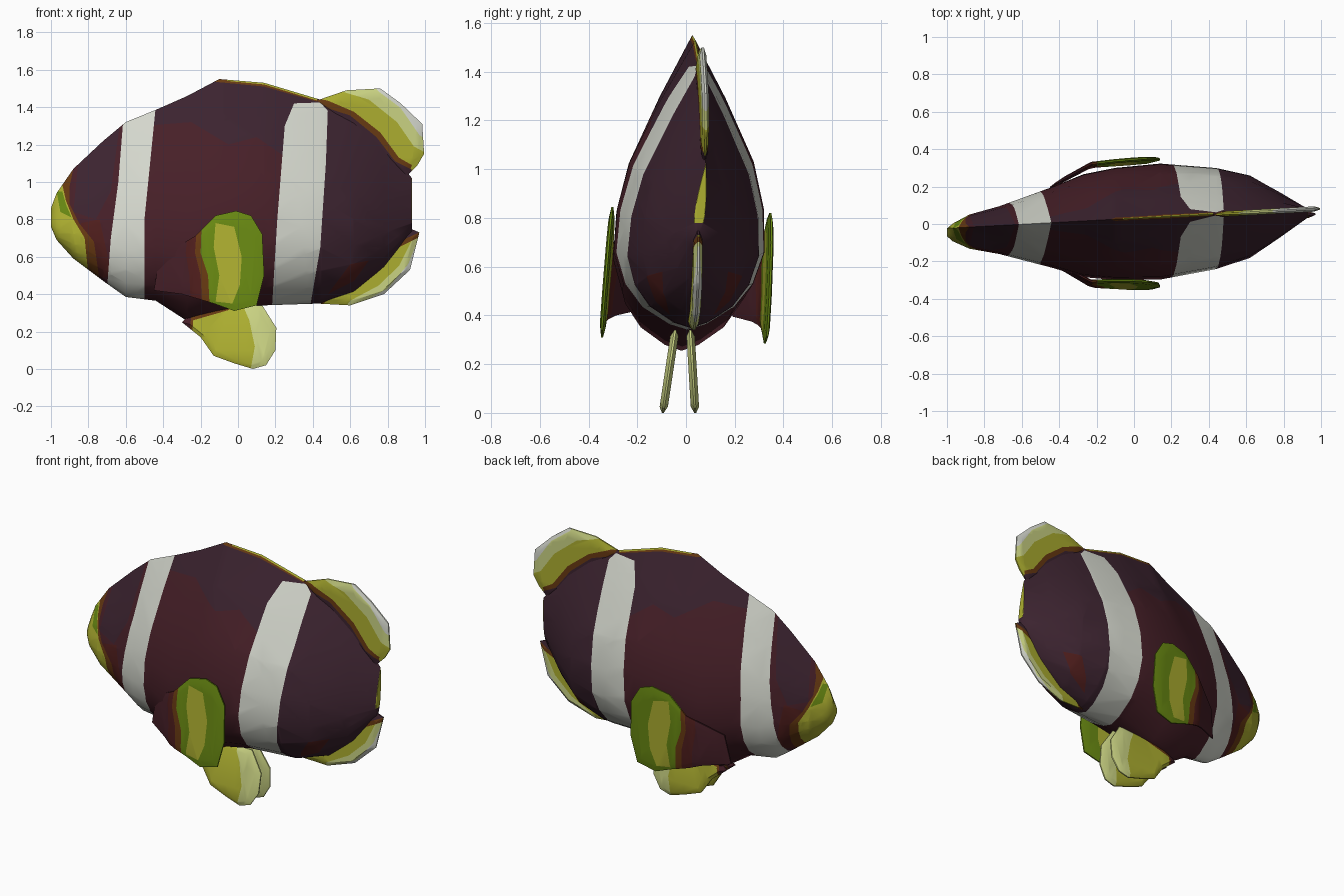
import bpy, bmesh
from mathutils import Vector

if "Cube" in bpy.data.objects:
    bpy.data.objects.remove(bpy.data.objects["Cube"])

# Flat colours
COLOURS = {
    "maroon": (0.062, 0.014, 0.021), "plum": (0.045, 0.017, 0.029),
    "white": (0.66, 0.68, 0.61), "yellow": (0.42, 0.43, 0.03),
    "cream": (0.60, 0.66, 0.23), "green": (0.14, 0.25, 0.006),
    "brown": (0.14, 0.042, 0.006), "red_brown": (0.08, 0.013, 0.012),
}
NAMES = list(COLOURS)
MATS = []
for n, c in COLOURS.items():
    m = bpy.data.materials.new(n)
    m.diffuse_color = (*c, 1)
    m.use_nodes = True
    m.node_tree.nodes["Principled BSDF"].inputs["Base Color"].default_value = m.diffuse_color
    MATS.append(m)


def inside(x, z, poly):
    hit = False
    for (x1, z1), (x2, z2) in zip(poly, poly[1:] + poly[:1]):
        if (z1 > z) != (z2 > z) and x < (x2 - x1) * (z - z1) / (z2 - z1) + x1:
            hit = not hit
    return hit


def paint(bm, colour, poly):
    """Cut the mesh along an x-z polygon and colour the faces inside it."""
    x0, x1 = min(p[0] for p in poly), max(p[0] for p in poly)
    z0, z1 = min(p[1] for p in poly), max(p[1] for p in poly)
    for a, b in zip(poly, poly[1:] + poly[:1]):
        near = []
        for f in bm.faces:
            xs = [v.co.x for v in f.verts]
            zs = [v.co.z for v in f.verts]
            if max(xs) > x0 and min(xs) < x1 and max(zs) > z0 and min(zs) < z1:
                near.append(f)
        edges = {e for f in near for e in f.edges}
        verts = {v for f in near for v in f.verts}
        bmesh.ops.bisect_plane(bm, geom=list(verts) + list(edges) + near, dist=1e-5,
                               plane_co=(a[0], 0, a[1]),
                               plane_no=Vector((b[1] - a[1], 0, a[0] - b[0])).normalized())
    for f in bm.faces:
        c = f.calc_center_median()
        if inside(c.x, c.z, poly):
            f.material_index = NAMES.index(colour)


def finish(bm, name, angle):
    bmesh.ops.recalc_face_normals(bm, faces=bm.faces[:])
    me = bpy.data.meshes.new(name)
    bm.to_mesh(me)
    bm.free()
    for m in MATS:
        me.materials.append(m)
    ob = bpy.data.objects.new(name, me)
    bpy.context.collection.objects.link(ob)
    bpy.ops.object.select_all(action='DESELECT')
    ob.select_set(True)
    bpy.context.view_layer.objects.active = ob
    bpy.ops.object.shade_smooth_by_angle(angle=angle)


def spine(x):
    return 0.010 + 0.054 * x


# Body: lofted rings (x, bottom, top, half width)
STATIONS = [
    (-1.0, .76, .86, .015), (-.97, .69, .94, .045), (-.88, .59, 1.07, .09),
    (-.72, .47, 1.22, .127), (-.6, .385, 1.32, .165), (-.44, .365, 1.385, .215),
    (-.27, .255, 1.46, .275), (-.1, .295, 1.55, .30), (.14, .34, 1.53, .31),
    (.44, .35, 1.44, .27), (.62, .41, 1.345, .22), (.78, .54, 1.21, .12),
    (.93, .73, 1.02, .02)]
SECTION = [(.02, .25), (.08, .62), (.16, .86), (.27, 1), (.42, .97), (.58, .82), (.8, .42)]
RING = [(0, 0)] + SECTION + [(1, 0)] + [(t, -w) for t, w in reversed(SECTION)]
bm = bmesh.new()
rings = []
for x, zb, zt, hw in STATIONS:
    rings.append([bm.verts.new((x, spine(x) + hw * w + .035 * (t - .4), zb + (zt - zb) * t))
                  for t, w in RING])
for r, s in zip(rings, rings[1:]):
    for i in range(len(RING)):
        j = (i + 1) % len(RING)
        bm.faces.new((r[i], r[j], s[j], s[i]))
bm.faces.new(rings[0])
bm.faces.new(rings[-1])
bmesh.ops.triangulate(bm, faces=bm.faces[:])
# dark back and rear
paint(bm, "plum", [(.4, .2), (1.1, .2), (1.1, 1.6), (-.5, 1.6), (-.5, 1.3), (-.25, 1.32), (-.05, 1.2), (.1, 1.24), (.3, 1.1)])
paint(bm, "plum", [(-.88, .84), (-.76, .8), (-.68, .95), (-.62, 1.4), (-.85, 1.15)])
# cheek and belly tints
paint(bm, "red_brown", [(-.84, .78), (-.74, .8), (-.7, .62), (-.68, .5), (-.85, .45)])
paint(bm, "red_brown", [(.48, .4), (.62, .47), (.7, .58), (.6, .56)])
# snout
paint(bm, "brown", [(-1.1, 1.12), (-.87, 1.12), (-.9, .98), (-.9, .88), (-.85, .78), (-.77, .68), (-.73, .4), (-1.1, .4)])
paint(bm, "yellow", [(-1.1, 1.0), (-.94, .99), (-.92, .9), (-.88, .8), (-.82, .7), (-.79, .4), (-1.1, .4)])
paint(bm, "green", [(-.97, .95), (-.94, .95), (-.92, .88), (-.89, .81), (-.95, .84)])
# white bands
paint(bm, "white", [(-.6, 1.5), (-.64, 1.0), (-.68, .7), (-.71, .3), (-.5, .3), (-.5, .8), (-.465, 1.15), (-.43, 1.5)])
paint(bm, "white", [(.3, 1.42), (.25, 1.3), (.21, .8), (.18, .3), (.38, .3), (.44, .65), (.47, 1.1), (.48, 1.38), (.44, 1.425)])
# ridge along the back
paint(bm, "brown", [(-.12, 1.535), (.14, 1.51), (.42, 1.43), (.5, 1.6), (-.12, 1.6)])
paint(bm, "yellow", [(-.06, 1.54), (.14, 1.521), (.42, 1.436), (.5, 1.6), (-.06, 1.6)])
# tail edge
paint(bm, "yellow", [(.928, .78), (1, .78), (1, 1.1), (.928, 1.1)])
finish(bm, "body", 1.0)


# Fins: thin blades with bevelled rims, bent by a sideways function
def fin(name, outline, bend, half, base, patches, lift=0):
    bm = bmesh.new()
    n = len(outline)
    cx, cz = sum(p[0] for p in outline) / n, sum(p[1] for p in outline) / n
    rim = [[bm.verts.new((x, y, z)) for x, z in outline] for y in (-.004, .004)]
    for r, y in zip(rim, (-half, half)):
        mid = [bm.verts.new((cx + .85 * (x - cx), y, cz + .85 * (z - cz))) for x, z in outline]
        bm.faces.new(mid)
        for i in range(n):
            j = (i + 1) % n
            bm.faces.new((r[i], r[j], mid[j], mid[i]))
    for i in range(n):
        j = (i + 1) % n
        bm.faces.new((rim[0][i], rim[0][j], rim[1][j], rim[1][i]))
    bmesh.ops.triangulate(bm, faces=bm.faces[:])
    for f in bm.faces:
        f.material_index = NAMES.index(base)
    for colour, poly in patches:
        paint(bm, colour, poly)
    for v in bm.verts:
        v.co.y += bend(v.co.x, v.co.z)
        v.co.z += lift
    finish(bm, name, 0.6)


fin("rear_dorsal_fin",
    [(.42, 1.435), (.58, 1.49), (.76, 1.5), (.87, 1.42), (.985, 1.31), (.995, 1.15),
     (.96, 1.09), (.9, 1.03), (.75, 1.15), (.55, 1.3)],
    lambda x, z: spine(x) + .018, .014, "yellow",
    [("cream", [(.55, 1.55), (.55, 1.485), (.7, 1.44), (.85, 1.32), (.94, 1.19), (1.05, 1.13), (1.05, 1.55)]),
     ("white", [(.7, 1.55), (.75, 1.485), (.87, 1.395), (.97, 1.25), (1.05, 1.2), (1.05, 1.55)]),
     ("brown", [(.4, 1.45), (.48, 1.435), (.62, 1.375), (.76, 1.265), (.86, 1.13), (.93, 1.09), (.9, 1), (.5, 1.2)]),
     ("plum", [(.4, 1.42), (.6, 1.355), (.74, 1.24), (.84, 1.11), (.93, 1.065), (.9, 1), (.5, 1.2)])])

fin("anal_fin",
    [(.42, .35), (.6, .34), (.78, .4), (.92, .53), (.97, .73), (.9, .76), (.7, .62), (.5, .44)],
    lambda x, z: spine(x) - .01, .018, "yellow",
    [("cream", [(.55, .3), (.6, .365), (.75, .445), (.86, .55), (.94, .71), (1, .74), (1, .3)]),
     ("white", [(.6, .3), (.7, .375), (.8, .43), (.91, .56), (.965, .7), (1, .7), (1, .3)]),
     ("brown", [(.4, .3), (.48, .37), (.6, .42), (.74, .53), (.86, .65), (.98, .71), (.9, .8), (.5, .6)]),
     ("plum", [(.4, .37), (.48, .4), (.6, .455), (.74, .565), (.86, .68), (.98, .735), (.9, .8), (.5, .6)])])

# Pectoral pair, each reaching in to the flank at its root
PECTORAL = [(-.45, .42), (-.3, .4), (-.13, .35), (-.02, .31), (.1, .34), (.14, .5), (.13, .72),
            (.07, .82), (-.01, .845), (-.12, .82), (-.23, .71), (-.42, .6)]
PECTORAL_PAINT = [
    ("yellow", [(-.12, .78), (-.02, .76), (.02, .6), (.01, .45), (-.03, .35), (-.12, .36), (-.1, .5), (-.13, .65)]),
    ("brown", [(-.5, .3), (-.15, .3), (-.16, .5), (-.2, .62), (-.19, .9), (-.5, .9)]),
    ("red_brown", [(-.5, .3), (-.19, .3), (-.2, .5), (-.23, .62), (-.21, .9), (-.5, .9)]),
    ("maroon", [(-.5, .3), (-.25, .3), (-.26, .5), (-.28, .62), (-.25, .9), (-.5, .9)])]
fin("near_pectoral_fin", PECTORAL,
    lambda x, z: -.345 + .08 * (z - .31) - .03 * x + .55 * max(0, -.23 - x), .011, "green", PECTORAL_PAINT)
fin("far_pectoral_fin", PECTORAL,
    lambda x, z: .325 + .04 * (z - .31) + .08 * x - .45 * max(0, -.23 - x), .011, "green", PECTORAL_PAINT, -.025)

# Pelvic pair under the belly
PELVIC = [(-.3, .25), (-.2, .17), (-.13, .07), (-.02, .03), (.08, 0), (.15, .02), (.2, .1),
          (.205, .22), (.13, .34), (-.02, .34), (-.22, .33)]
PELVIC_PAINT = [
    ("cream", [(.0, .4), (.06, .26), (.09, .12), (.05, -.1), (.3, -.1), (.3, .4)]),
    ("brown", [(-.4, .1), (-.25, .1), (-.24, .26), (-.05, .315), (0, .4), (-.4, .4)]),
    ("maroon", [(-.4, .1), (-.27, .1), (-.25, .28), (-.06, .33), (0, .4), (-.4, .4)])]
fin("near_pelvic_fin", PELVIC, lambda x, z: -.095 + .15 * z, .017, "yellow", PELVIC_PAINT)
fin("far_pelvic_fin", PELVIC, lambda x, z: .038 - .06 * z, .017, "yellow", PELVIC_PAINT)
